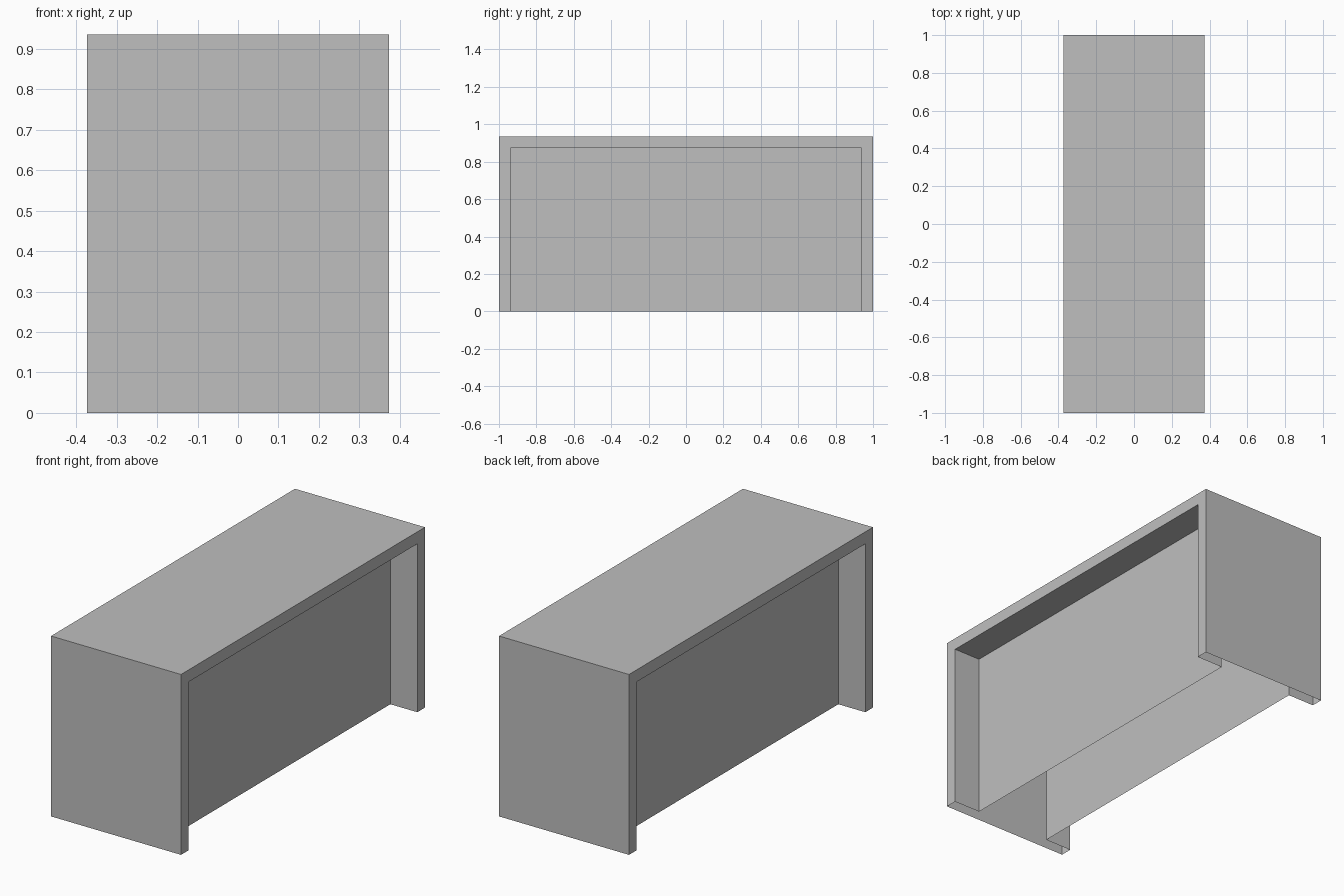
import bpy
import bmesh

cube = bpy.data.objects.get("Cube")
if cube:
    bpy.data.objects.remove(cube, do_unlink=True)

# Overall size, wall thickness and recess position
HALF_X, HALF_Y, HEIGHT = 0.373, 1.0, 0.936
WALL = 0.0625
PANEL_X = 0.218

# Single plain material
grey = bpy.data.materials.new("plain_grey")
grey.use_nodes = True
colour = (0.52, 0.52, 0.52, 1)
grey.diffuse_color = colour
grey.node_tree.nodes["Principled BSDF"].inputs["Base Color"].default_value = colour

bm = bmesh.new()


def arch(x, inset):
    """Open-bottomed rectangular outline across y at the given x."""
    y, top = HALF_Y - inset, HEIGHT - inset
    return [bm.verts.new((x, *p)) for p in ((-y, 0), (-y, top), (y, top), (y, 0))]


# Recess, rim and outer shell form one continuous open-bottomed sheet
outlines = [
    arch(-PANEL_X, WALL),
    arch(-HALF_X, WALL),
    arch(-HALF_X, 0),
    arch(HALF_X, 0),
    arch(HALF_X, WALL),
    arch(PANEL_X, WALL),
]
for a, b in zip(outlines, outlines[1:]):
    for i in range(3):
        bm.faces.new((a[i], b[i], b[i + 1], a[i + 1]))

# Recessed panels on both long sides
bm.faces.new(outlines[0])
bm.faces.new(outlines[-1][::-1])

mesh = bpy.data.meshes.new("bench_shell")
bm.to_mesh(mesh)
bm.free()
mesh.materials.append(grey)
shell = bpy.data.objects.new("bench_shell", mesh)
bpy.context.collection.objects.link(shell)
